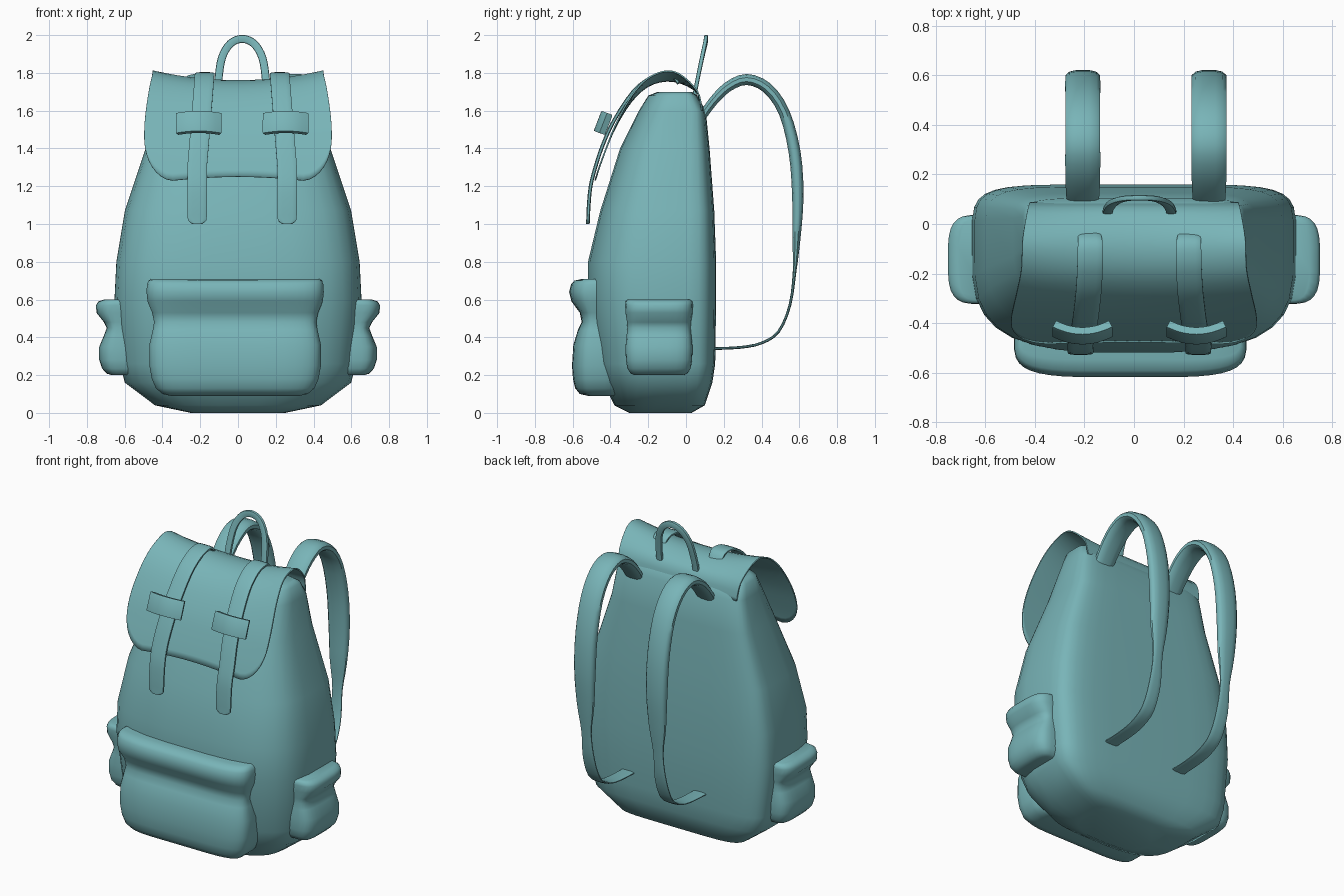
import bpy, math
from mathutils import Vector

if "Cube" in bpy.data.objects:
    bpy.data.objects.remove(bpy.data.objects["Cube"])

fabric = bpy.data.materials.new("teal_fabric")
fabric.diffuse_color = (.19, .46, .48, 1)
fabric.use_nodes = True
fabric.node_tree.nodes["Principled BSDF"].inputs["Base Color"].default_value = fabric.diffuse_color


def make(name, verts, faces, angle=40):
    me = bpy.data.meshes.new(name)
    me.from_pydata([tuple(v) for v in verts], [], faces)
    me.update()
    me.shade_smooth()
    me.set_sharp_from_angle(angle=math.radians(angle))
    me.materials.append(fabric)
    ob = bpy.data.objects.new(name, me)
    bpy.context.collection.objects.link(ob)
    return ob


def skin(name, rings, angle=40):
    """Join closed rings of equal length and cap both ends."""
    n, m = len(rings[0]), len(rings)
    verts = [p for r in rings for p in r]
    faces = [(i * n + j, i * n + (j + 1) % n, (i + 1) * n + (j + 1) % n, (i + 1) * n + j)
             for i in range(m - 1) for j in range(n)]
    faces += [tuple(reversed(range(n))), tuple(range((m - 1) * n, m * n))]
    return make(name, verts, faces, angle)


def spow(v, e):
    return math.copysign(abs(v) ** e, v)


def outline(n, p, q=None):
    """Unit rounded square; p sharpens the lower half, q the upper half."""
    pts = []
    for i in range(n):
        a = 2 * math.pi * (i + 0.5) / n
        c, s = math.cos(a), math.sin(a)
        e = 2 / ((q or p) if s > 0 else p)
        pts.append((spow(c, e), spow(s, e)))
    return pts


def at(pts, t):
    """Catmull-Rom point at parameter t (0..len-1)."""
    i = min(int(t), len(pts) - 2)
    f = t - i
    g = lambda k: Vector(pts[max(0, min(k, len(pts) - 1))])
    a, b, c, d = g(i - 1), g(i), g(i + 1), g(i + 2)
    return b + 0.5 * f * (c - a + f * (2 * a - 5 * b + 4 * c - d + f * (3 * (b - c) + d - a)))


def sweep(name, pts, side, sub=3, p=4, n=12):
    """Strap along points (x, y, z, width, thickness); width lies along side."""
    m = (len(pts) - 1) * sub
    path = [at(pts, k / sub) for k in range(m + 1)]
    rings = []
    for k, q in enumerate(path):
        t = Vector(path[min(k + 1, m)][:3]) - Vector(path[max(k - 1, 0)][:3])
        t.normalize()
        nor = t.cross(Vector(side)).normalized()
        sd = nor.cross(t)
        rings.append([Vector(q[:3]) + sd * (u * q[3] / 2) + nor * (v * q[4] / 2)
                      for u, v in outline(n, p)])
    return skin(name, rings, 50)


# Main bag: z, half width, front y, back y
body = [(0, .25, -.30, .03), (.04, .44, -.38, .10), (.16, .60, -.44, .14), (.26, .625, -.48, .155),
        (.6, .655, -.52, .16), (.8, .645, -.52, .16), (1.07, .60, -.455, .15), (1.4, .49, -.35, .125),
        (1.6, .45, -.25, .105), (1.68, .43, -.20, .06), (1.70, .40, -.15, .03)]
rings = []
for z, hx, yf, yb in body:
    cy = yf + (yb - yf) * 0.6
    rings.append([Vector((u * hx, cy + v * ((yb - cy) if v > 0 else (cy - yf)), z))
                  for u, v in outline(32, 3.2, 6)])
skin("bag_body", rings, 50)

# Front pocket: z, half width, front y
front = [(.09, .34, -.53), (.10, .385, -.575), (.13, .42, -.60), (.18, .442, -.612), (.25, .455, -.617),
         (.36, .455, -.61), (.44, .437, -.585), (.48, .43, -.565), (.53, .44, -.575), (.59, .465, -.62),
         (.64, .47, -.632), (.68, .468, -.622), (.70, .46, -.605), (.71, .445, -.56)]
rings = []
for z, hw, yf in front:
    rings.append([Vector((-.015 + u * hw, -.47 + v * (.17 if v > 0 else -.47 - yf)
                          + (.014 * (1 - u * u) if v < 0 else 0), z)) for u, v in outline(40, 3.5)])
skin("front_pocket", rings, 60)

# Side pockets: z, outer x, half depth in y
side_rows = [(.20, .67, .13), (.208, .695, .15), (.235, .72, .168), (.28, .735, .176), (.35, .735, .178),
             (.41, .71, .172), (.45, .695, .168), (.48, .71, .17), (.53, .75, .178), (.57, .752, .18),
             (.59, .74, .178), (.60, .71, .165)]
for s, label in ((-1, "left"), (1, "right")):
    rings = []
    for z, xo, hy in side_rows:
        ring = [Vector((s * (.62 + u * ((xo - .62) if u > 0 else .12)), -.143 + v * hy, z))
                for u, v in outline(28, 3.5)]
        rings.append(ring if s > 0 else ring[::-1])
    skin("side_pocket_" + label, rings, 60)

# Top flap: path of y, z, half width, edge lift
path = [(.085, 1.60, .42, 0), (.055, 1.70, .43, .01), (-.06, 1.755, .45, .05), (-.18, 1.74, .455, .045),
        (-.28, 1.66, .475, .03), (-.37, 1.52, .495, .01), (-.43, 1.38, .495, 0), (-.475, 1.25, .49, 0),
        (-.50, 1.15, .48, 0)]
COLS, ROWS = 32, 24
verts = []
for i in range(COLS + 1):
    u = math.sin(math.pi * (i / COLS - 0.5))
    a = abs(u)
    if a < .7:
        z_end = 1.25 - .02 * (a / .7) ** 2
    else:
        z_end = 1.45 - .22 * math.sqrt(max(0, 1 - ((a - .7) / .3) ** 2))
    lo, hi = 3.0, len(path) - 1.0
    for _ in range(30):
        mid = (lo + hi) / 2
        if at(path, mid)[1] > z_end:
            lo = mid
        else:
            hi = mid
    for j in range(ROWS + 1):
        y, z, w, lift = at(path, lo * j / ROWS)
        verts.append((u * w, y, z + lift * u * u))
R = ROWS + 1
flap = make("top_flap", verts, [(i * R + j, i * R + j + 1, (i + 1) * R + j + 1, (i + 1) * R + j)
                                for i in range(COLS) for j in range(ROWS)])
mod = flap.modifiers.new("thickness", "SOLIDIFY")
mod.thickness, mod.offset = .008, 0

# Closing straps with buckles
close = [(-.04, 1.745, .09), (-.07, 1.785, .10), (-.12, 1.793, .105), (-.19, 1.772, .105), (-.28, 1.70, .105),
         (-.38, 1.55, .105), (-.44, 1.42, .105), (-.48, 1.30, .105), (-.505, 1.2, .105), (-.515, 1.1, .105),
         (-.518, 1.03, .102), (-.519, 1.012, .085), (-.52, 1.0, .05)]
for s, label in ((-1, "left"), (1, "right")):
    pts = [(.022 + s * .198 + s * .04 * min(1, max(0, (1.8 - z) / .5)), y, z, w, .02) for y, z, w in close]
    sweep("closing_strap_" + label, pts, (1, 0, 0))
    cx = .022 + s * .23
    pts = [(cx + d, -.452 + 2.2 * d * d, 1.54 - .8 * d * d, .115, .035) for d in (-.114, -.06, 0, .06, .114)]
    sweep("buckle_" + label, pts, (0, .36, .93), p=12, n=8)

# Carry handle
half = [(.128, .045, 1.68), (.126, .06, 1.76), (.107, .085, 1.88), (.062, .102, 1.955)]
pts = [(-x, y, z) for x, y, z in half] + [(0, .106, 1.98)] + half[::-1]
sweep("carry_handle", [(x + .022, y, z, .022, .042) for x, y, z in pts], (0, 1, 0), sub=4, n=10)

# Shoulder straps: y, z, width, thickness
shoulder = [(.08, 1.56, .13, .045), (.14, 1.645, .14, .05), (.22, 1.725, .145, .055), (.32, 1.765, .145, .06),
            (.43, 1.72, .145, .06), (.52, 1.59, .145, .06), (.575, 1.38, .145, .065), (.592, 1.15, .14, .062),
            (.585, .93, .115, .045), (.575, .75, .07, .02), (.55, .57, .085, .015), (.49, .43, .09, .015),
            (.40, .37, .09, .015), (.29, .347, .09, .015), (.14, .34, .09, .015)]
for s, label in ((-1, "left"), (1, "right")):
    sweep("shoulder_strap_" + label, [(.048 + s * .255, *q) for q in shoulder], (1, 0, 0), p=2.6)
